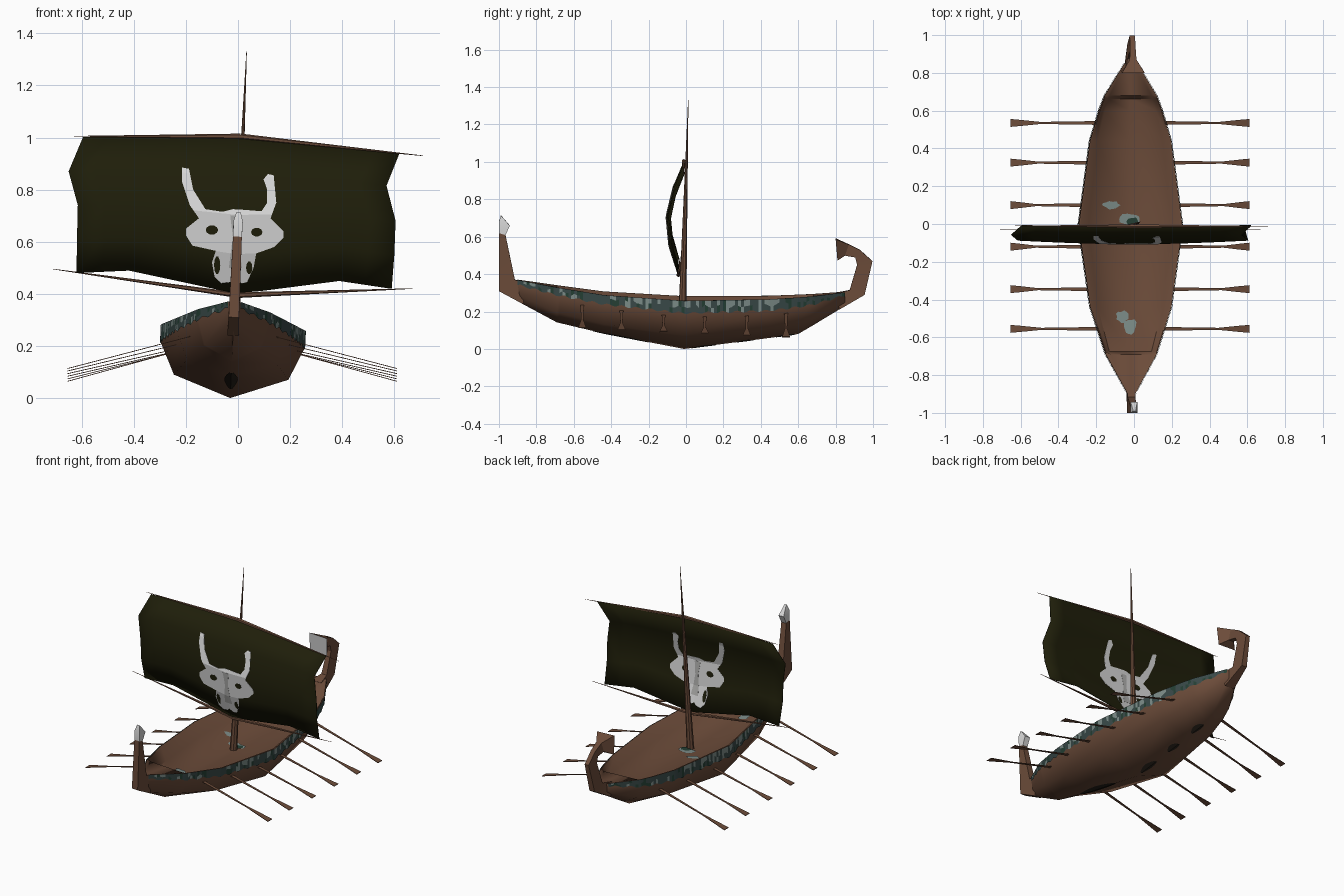
import bpy, bmesh, math, random
from mathutils import Vector

random.seed(4)
if "Cube" in bpy.data.objects:
    bpy.data.objects.remove(bpy.data.objects["Cube"])


def material(name, r, g, b):
    mat = bpy.data.materials.new(name)
    mat.use_nodes = True
    mat.diffuse_color = (r, g, b, 1)
    shader = next(n for n in mat.node_tree.nodes if n.type == "BSDF_PRINCIPLED")
    shader.inputs["Base Color"].default_value = (r, g, b, 1)
    shader.inputs["Roughness"].default_value = 0.9
    return mat


WOOD = material("brown wood", .15, .072, .042)
STAIN = material("dark wood stain", .02, .015, .01)
CLOTH = material("dark olive cloth", .0135, .013, .003)
BONE = material("pale bone", .68, .68, .68)
GREY = material("bone shadow grey", .42, .42, .41)
TEAL = material("dark teal paint", .04, .066, .064)
PALE = material("faded teal paint", .2, .26, .245)
GREEN = material("deep green paint", .018, .05, .034)


def finish(name, bm, mats, rolled=False, angle=35):
    """Turn a bmesh into a named object; rolled parts share the ship's slight heel."""
    bmesh.ops.recalc_face_normals(bm, faces=bm.faces)
    mesh = bpy.data.meshes.new(name)
    bm.to_mesh(mesh)
    bm.free()
    for mat in mats:
        mesh.materials.append(mat)
    obj = bpy.data.objects.new(name, mesh)
    bpy.context.collection.objects.link(obj)
    if rolled:
        obj.rotation_euler.y = .045
        obj.location.x = -.03
    bpy.ops.object.select_all(action="DESELECT")
    obj.select_set(True)
    bpy.context.view_layer.objects.active = obj
    bpy.ops.object.shade_smooth_by_angle(angle=math.radians(angle))
    return obj


def loft(bm, rings):
    """Skin closed rings of equal length and cap both ends."""
    loops = [[bm.verts.new(p) for p in ring] for ring in rings]
    n = len(loops[0])
    for a, b in zip(loops, loops[1:]):
        for i in range(n):
            bm.faces.new((a[i], a[(i + 1) % n], b[(i + 1) % n], b[i]))
    bm.faces.new(loops[0])
    bm.faces.new(loops[-1])


def lerp_table(table, t):
    """Piecewise linear lookup; returns every column after the first."""
    for a, b in zip(table, table[1:]):
        if t <= b[0]:
            break
    f = (t - a[0]) / (b[0] - a[0])
    return [p + (q - p) * f for p, q in zip(a[1:], b[1:])]


def rod(bm, start, end, r1, r2, sides=6):
    start, end = Vector(start), Vector(end)
    axis = end - start
    new = bmesh.ops.create_cone(bm, cap_ends=True, segments=sides, radius1=r1,
                                radius2=r2, depth=axis.length)["verts"]
    turn = axis.to_track_quat("Z", "Y")
    for v in new:
        v.co = turn @ v.co + (start + end) / 2


# Hull stations: y, half width, rim, band bottom, chine height, keel, inner floor
STATIONS = [(-.9, .02, .37, .34, .29, .255, .34), (-.69, .135, .335, .29, .2, .142, .23),
            (-.44, .215, .298, .245, .14, .083, .2), (-.01, .275, .27, .2, .08, 0, .185),
            (.44, .215, .275, .21, .12, .058, .19), (.6, .168, .283, .228, .146, .08, .205),
            (.68, .138, .288, .24, .17, .127, .215), (.85, .035, .305, .285, .25, .23, .28)]


def hull_ring(y, is_open):
    w, rim, band, chine, keel, floor = lerp_table(STATIONS, y)
    edge, middle = (floor + .02, floor) if is_open else (rim - .002, rim - .002)
    half = [(w * .8, chine), (w, band), (w, rim), (w * .97, rim), (w * .8, edge)]
    pts = [(0, keel)] + half + [(0, middle)] + [(-x, z) for x, z in reversed(half)]
    return [(x, y, z) for x, z in pts]


# Hull with a sunken floor between raised end decks
bm = bmesh.new()
rings = []
for y, *_ in STATIONS:
    if y == .68:
        rings.append(hull_ring(.662, True))
    rings.append(hull_ring(y, abs(y) < .65))
    if y == -.69:
        rings.append(hull_ring(-.675, True))
loft(bm, rings)
finish("hull", bm, [WOOD], True, 60)

# Painted band with a scalloped lower edge on each side
bm = bmesh.new()
STEPS = 110
for side in (-1, 1):
    rows = []
    for i in range(STEPS + 1):
        y = -.9 + 1.75 * i / STEPS
        w, rim, band, *_ = lerp_table(STATIONS, y)
        low = band + .004 + .006 * math.sin(i * 1.3)
        mid = low + (rim - low) * random.uniform(.35, .65)
        rows.append([bm.verts.new((side * (w + .004), y, z)) for z in (low, mid, rim)])
    for i, (a, b) in enumerate(zip(rows, rows[1:])):
        for k in (0, 1):
            face = bm.faces.new((a[k], a[k + 1], b[k + 1], b[k]))
            midship = abs(a[0].co.y - .05) < .45
            worn = random.random() < (.6 if midship and k else .12)
            face.material_index = 1 if worn else 2 if random.random() < .2 else 0
finish("painted_band", bm, [TEAL, PALE, GREEN], True)

# Worn paint patches on the floor, with a green one at the foot of the mast
bm = bmesh.new()
for cx, cy, rx, ry, lift, index in (
        (-.1, .1, .05, .025, .004, 0), (0, .025, .06, .035, .004, 0),
        (-.04, -.49, .04, .035, .004, 0), (0, -.54, .035, .045, .004, 0),
        (.01, .01, .035, .03, .007, 1)):
    ring = []
    for i in range(14):
        a = math.tau * i / 14
        r = random.uniform(.7, 1.05)
        x, y = cx + rx * r * math.cos(a), cy + ry * r * math.sin(a)
        w, *_, floor = lerp_table(STATIONS, y)
        ring.append(bm.verts.new((x, y, floor + .02 * abs(x) / (w * .8) + lift)))
    bm.faces.new(ring).material_index = index
finish("floor_patches", bm, [PALE, GREEN], True)

# Dark stains wrapped around the keel
bm = bmesh.new()
for start, end in ((-.5, -.2), (.03, .16), (.27, .36), (.48, .58)):
    rows = []
    for i in range(7):
        y = start + (end - start) * i / 6
        w, _, _, chine, keel, _ = lerp_table(STATIONS, y)
        x = .008 + .018 * math.sin(math.pi * i / 6)
        z = keel + (chine - keel) * x / (w * .8) - .002
        rows.append([bm.verts.new(p) for p in ((-x, y, z), (0, y, keel - .002), (x, y, z))])
    for a, b in zip(rows, rows[1:]):
        for k in (0, 1):
            bm.faces.new((a[k], a[k + 1], b[k + 1], b[k]))
finish("keel_stains", bm, [STAIN], True)


def post(name, sections, bone_rule):
    """Stem post from sections: outer y, z, inner y, z, half thickness."""
    bm = bmesh.new()
    loft(bm, [[(-t, oy, oz), (t, oy, oz), (t, iy, iz), (-t, iy, iz)]
              for oy, oz, iy, iz, t in sections])
    for f in bm.faces:
        f.material_index = int(bone_rule(f.calc_center_median()))
    finish(name, bm, [WOOD, BONE], True, 30)


post("prow_post", [(-.87, .24, -.87, .36, .022), (-1, .31, -.915, .37, .02),
                   (-1, .62, -.965, .61, .017), (-1, .68, -.942, .66, .018),
                   (-.99, .715, -.98, .705, .008)], lambda c: c.z > .62)
post("stern_curl", [(.82, .212, .8, .3, .033), (.955, .29, .875, .315, .018),
                    (.997, .47, .915, .45, .014), (.93, .53, .905, .49, .015),
                    (.87, .56, .85, .5, .018), (.8, .59, .81, .475, .06)],
     lambda c: c.y < .812 and c.z > .5)

# Mast and the two bent yards
bm = bmesh.new()
rod(bm, (-.018, -.02, .17), (.033, .012, 1.33), .022, .001, 8)
finish("mast", bm, [WOOD])
for name, left, middle, right in (
        ("upper_yard", (-.63, -.01, 1.005), (.01, -.012, 1.004), (.71, -.012, .93)),
        ("lower_yard", (-.71, -.03, .495), (0, -.04, .395), (.67, -.03, .42))):
    bm = bmesh.new()
    for tip in (left, right):
        rod(bm, middle, tip, .011, .001)
    finish(name, bm, [WOOD])

# Oars: thin flat strips, narrow at the neck and flared at the blade
for side, label in ((1, "left"), (-1, "right")):
    for n, y in enumerate((-.555, -.345, -.12, .1, .325, .535)):
        w, rim, band, *_ = lerp_table(STATIONS, y)
        inner = Vector((side * (w - .015) - .022, y, band - .03))
        tip = Vector((side * .633 - .022, y, .088 - .045 * y))
        neck = inner.lerp(tip, .65)
        bm = bmesh.new()
        loft(bm, [[p + Vector((0, dy * h, dz * .0015)) for dy, dz in
                   ((-1, -1), (1, -1), (1, 1), (-1, 1))]
                  for p, h in ((inner, .01), (neck, .0055),
                               (neck.lerp(tip, .65), .016), (tip, .021))])
        finish(f"{label}_oar_{n + 1}", bm, [WOOD])

# Billowing sail: edge rows run bottom to top: left x, right x, depth
SAIL_ROWS = [(-.62, .59, -.045), (-.618, .6, -.09), (-.615, .605, -.105),
             (-.65, .57, -.07), (-.595, .62, -.01)]
TOP = [(-.7, 1), (0, 1.005), (.62, .94)]
BOTTOM = [(-.62, .48), (-.42, .49), (0, .4), (.39, .45), (.62, .415)]


def sail(name, thickness, mat):
    bm = bmesh.new()
    grid = []
    for r, (left, right, depth) in enumerate(SAIL_ROWS):
        row = []
        for c in range(13):
            u = c / 12
            x = left + (right - left) * u
            low, high = lerp_table(BOTTOM, x)[0], lerp_table(TOP, x)[0]
            y = depth * (.82 + .18 * math.sin(math.pi * u))
            row.append(bm.verts.new((x, y, low + (high - low) * r / 4)))
        grid.append(row)
    for a, b in zip(grid, grid[1:]):
        for c in range(12):
            bm.faces.new((a[c], a[c + 1], b[c + 1], b[c]))
    obj = finish(name, bm, [mat])
    solid = obj.modifiers.new("thickness", "SOLIDIFY")
    solid.thickness, solid.offset = thickness, 0
    return obj


def sail_paint(name, outlines, mat, thickness):
    """Thin plates that follow the sail: outline prisms intersected with a thicker sail."""
    helper = sail("sail_helper", thickness, mat)
    helper.hide_render = True
    bm = bmesh.new()
    for outline in outlines:
        face = bm.faces.new([bm.verts.new((x, -.25, z)) for x, z in outline])
        out = bmesh.ops.extrude_face_region(bm, geom=[face])["geom"]
        bmesh.ops.translate(bm, vec=(0, .4, 0),
                            verts=[v for v in out if isinstance(v, bmesh.types.BMVert)])
    obj = finish(name, bm, [mat])
    cut = obj.modifiers.new("fit to sail", "BOOLEAN")
    cut.operation, cut.solver, cut.object = "INTERSECT", "EXACT", helper
    bpy.context.view_layer.update()
    graph = bpy.context.evaluated_depsgraph_get()
    mesh = bpy.data.meshes.new_from_object(obj.evaluated_get(graph))
    obj.modifiers.clear()
    obj.data = mesh
    for face in mesh.polygons:
        face.material_index = 0
    mesh.shade_flat()
    bpy.data.objects.remove(helper)


def oval(cx, cz, rx, rz):
    return [(cx + rx * math.cos(math.tau * i / 10), cz + rz * math.sin(math.tau * i / 10))
            for i in range(10)]


sail("sail", .004, CLOTH)

# Horned skull painted on both faces of the sail
SKULL = [(-.215, .885), (-.188, .88), (-.172, .8), (-.125, .725), (-.06, .715), (-.02, .725),
         (.03, .722), (.09, .717), (.112, .75), (.112, .8), (.098, .84), (.115, .86),
         (.137, .855), (.147, .75), (.125, .69), (.175, .64), (.175, .615), (.14, .58),
         (.07, .555), (.06, .5), (.035, .445), (.015, .44), (-.015, .46), (-.03, .445),
         (-.065, .44), (-.09, .465), (-.1, .52), (-.085, .565), (-.175, .585),
         (-.2, .625), (-.2, .65), (-.15, .69), (-.185, .74), (-.215, .83)]
sail_paint("skull_emblem", [SKULL], BONE, .007)
sail_paint("skull_hollows", [oval(-.1, .645, .024, .018), oval(.072, .637, .022, .017),
                             oval(-.08, .51, .012, .035), oval(.043, .5, .012, .025)],
           CLOTH, .009)
sail_paint("skull_nose", [[(-.03, .7), (.01, .7), (0, .62), (.015, .5), (-.035, .5),
                           (-.02, .62)]], GREY, .009)
